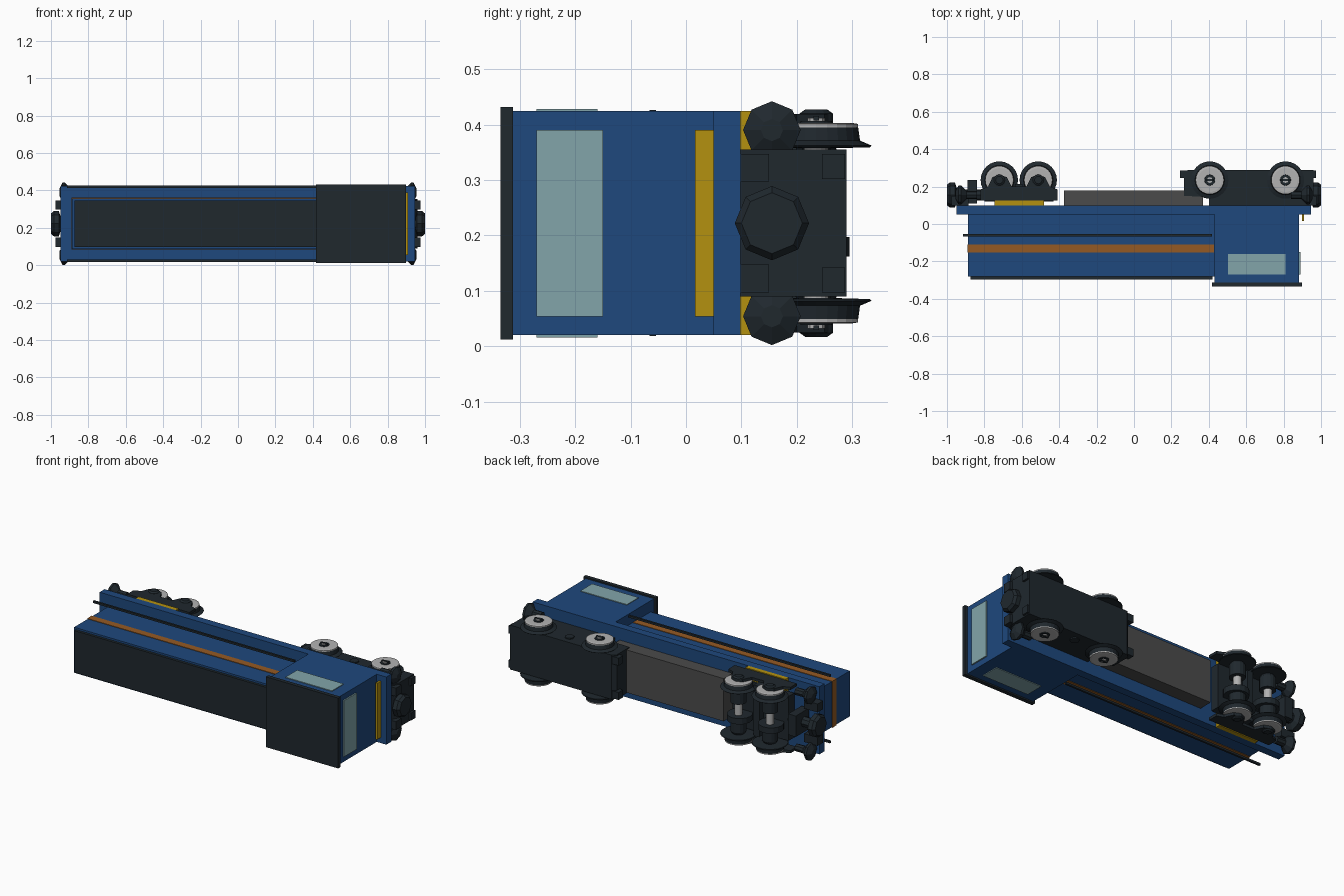
import bpy, math
from mathutils import Matrix, Vector

if "Cube" in bpy.data.objects:
    bpy.data.objects.remove(bpy.data.objects["Cube"])

C = 0.222  # lateral centre line (vehicle lies on its side, roof toward -y)

def mat(name, r, g, b):
    m = bpy.data.materials.new(name)
    m.diffuse_color = (r, g, b, 1)
    m.use_nodes = True
    m.node_tree.nodes["Principled BSDF"].inputs["Base Color"].default_value = m.diffuse_color
    return m

BLUE = mat("blue", .013, .065, .205)
DARK = mat("dark", .014, .021, .027)
ORANGE = mat("orange", .30, .102, .017)
YELLOW = mat("yellow", .456, .283, .005)
GLASS = mat("glass", .223, .376, .402)
TANK = mat("tank_grey", .07, .07, .07)
STEEL = mat("steel", .45, .45, .45)

def mesh(name, verts, faces, m):
    me = bpy.data.meshes.new(name)
    me.from_pydata(verts, [], faces)
    me.materials.append(m)
    o = bpy.data.objects.new(name, me)
    bpy.context.collection.objects.link(o)
    return o

def prism(name, pts, z0, z1, m):
    """Extrude an xy outline (counter-clockwise) along z."""
    n = len(pts)
    v = [(x, y, z0) for x, y in pts] + [(x, y, z1) for x, y in pts]
    f = [tuple(reversed(range(n))), tuple(range(n, 2 * n))]
    f += [(i, (i + 1) % n, n + (i + 1) % n, n + i) for i in range(n)]
    return mesh(name, v, f, m)

def box(name, x0, x1, y0, y1, z0, z1, m):
    return prism(name, [(x0, y0), (x1, y0), (x1, y1), (x0, y1)], z0, z1, m)

def lathe(name, prof, loc, axis, n, m, flip=1):
    """Revolve (radius, distance) points around axis 'x' or 'z'."""
    v, f, k = [], [], len(prof)
    for r, d in prof:
        for i in range(n):
            a = 2 * math.pi * i / n
            p, q = r * math.cos(a), r * math.sin(a)
            w = (p, q, d * flip) if axis == 'z' else (d * flip, q, p)
            v.append(Vector(w) + Vector(loc))
    for j in range(k - 1):
        for i in range(n):
            i2 = (i + 1) % n
            f.append((j * n + i, j * n + i2, (j + 1) * n + i2, (j + 1) * n + i))
    f += [tuple(reversed(range(n))), tuple(range((k - 1) * n, k * n))]
    o = mesh(name, v, f, m)
    if (axis == 'z') != (flip == 1):
        o.data.flip_normals()
    return o

def pair_box(name, x0, x1, y0, y1, d0, d1, m):
    """Box on both sides of the centre line, d = distance from it."""
    box(name + "_upper", x0, x1, y0, y1, C + d0, C + d1, m)
    box(name + "_lower", x0, x1, y0, y1, C - d1, C - d0, m)

# Main frame, hood and cab
box("frame", -.95, .945, .05, .098, .02, .424, BLUE)
box("hood", -.887, .43, -.28, .05, .086, .358, BLUE)
box("hood_roof", -.875, .42, -.296, -.28, .097, .347, DARK)
box("hood_stripe", -.89, .428, -.152, -.11, .083, .361, ORANGE)
box("cab", .43, .882, -.312, .05, .02, .424, BLUE)
box("cab_roof", .418, .897, -.335, -.312, .012, .432, DARK)

# Windows, end stripe and handrails
box("side_windows", .503, .81, -.27, -.16, .016, .428, GLASS)
box("end_window", .88, .89, -.27, -.15, .054, .39, GLASS)
box("end_stripe", .898, .91, .016, .05, .054, .39, YELLOW)
pair_box("handrail", -.913, .418, -.066, -.054, .192, .204, DARK)

# Belly tank and yellow bogie steps
box("tank", -.375, .37, .098, .18, .095, .35, TANK)
box("bogie_step", -.745, -.48, .098, .125, .02, .424, YELLOW)

# Wheelsets: flange on the inner side, tread outside
def wheelset(name, x, y):
    for s in (1, -1):
        lathe(name + "_wheel", [(.03, .135), (.097, .137), (.1, .14), (.079, .149), (.075, .178),
              (.062, .18), (.058, .17), (.032, .168), (.028, .184)], (x, y, C), 'z', 24, DARK, s)
        lathe(name + "_rim", [(.06, .150), (.0765, .1505), (.0755, .179), (.064, .181)],
              (x, y, C), 'z', 24, STEEL, s)
        lathe(name + "_axle_cap", [(.016, .17), (.016, .190)], (x, y, C), 'z', 8, STEEL, s)
        box(name + "_cap_bar", x - .022, x + .022, y - .005, y + .005,
            C + s * .189 - .004, C + s * .189 + .004, DARK)
    lathe(name + "_axle", [(.022, -.15), (.022, .15)], (x, y, C), 'z', 16, STEEL)

for x in (-.72, -.512, .405, .81):
    wheelset("wheelset", x, .235)

# Right bogie: deep closed box with end lips
prism("right_bogie_box", [(.40, .098), (.935, .098), (.96, .15), (.96, .29), (.29, .29),
      (.268, .27), (.268, .15), (.40, .145)], .09, .355, DARK)
for x0, x1 in ((.245, .29), (.95, .972)):
    pair_box("right_bogie_lip", x0, x1, .245, .287, .08, .125, DARK)
lathe("right_bogie_pivot", [(.026, -.14), (.026, .14)], (.605, .235, C), 'z', 8, DARK)

# Left bogie: open frame with covered axles and side plates
arch = [(-.82, .125), (-.41, .125), (-.41, .185), (-.45, .2), (-.475, .25), (-.512, .265), (-.55, .25),
        (-.575, .2), (-.655, .2), (-.68, .25), (-.72, .265), (-.757, .25), (-.78, .2), (-.82, .185)]
prism("left_side_plate_upper", arch, C + .181, C + .197, DARK)
prism("left_side_plate_lower", arch, C - .197, C - .181, DARK)
box("left_bogie_core", -.80, -.43, .12, .175, .09, .355, DARK)
box("left_centre_beam", -.635, -.597, .12, .215, .06, .385, DARK)
for x in (-.72, -.512):
    for s in (1, -1):
        lathe("axle_housing", [(.045, .05), (.045, .12), (.035, .136)], (x, .235, C), 'z', 16, DARK, s)
        lathe("axle_box", [(.03, .18), (.03, .198), (.02, .205)], (x, .235, C), 'z', 12, DARK, s)
    lathe("gear_case", [(.07, -.06), (.07, -.025)], (x, .225, C), 'z', 16, DARK)
box("left_headstock", -.89, -.84, .11, .235, .16, .285, DARK)

# Buffers and couplers on both ends
for s in (1, -1):
    for d in (.168, -.168):
        lathe("buffer", [(.022, .84), (.022, .895), (.052, .925), (.052, .938), (.02, .955)],
              (0, .155, C + d), 'x', 8, DARK, s)
    lathe("coupler", [(.03, .80), (.03, .945), (.067, .958), (.067, .985), (.055, 1.0)],
          (0, .155, C), 'x', 8, DARK, s)
    x = s * .93
    pair_box("coupler_bracket", x - .045, x + .045, .098, .15, .075, .125, DARK)
